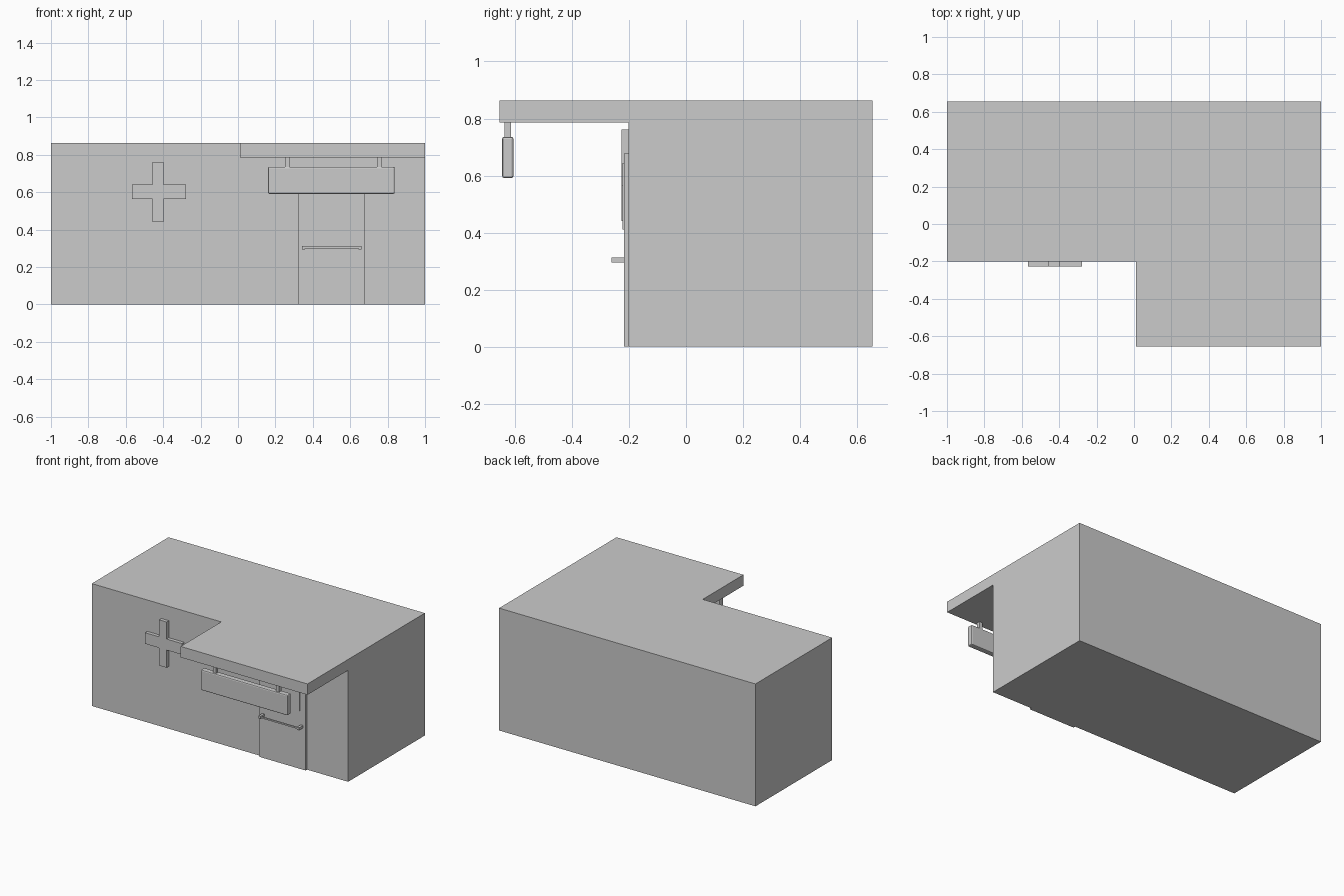
import bpy, bmesh

if "Cube" in bpy.data.objects:
    bpy.data.objects.remove(bpy.data.objects["Cube"])


def box(name, x, y, z, bevel=0.0):
    """Box from (min, max) ranges, optionally with bevelled edges."""
    bm = bmesh.new()
    bmesh.ops.create_cube(bm, size=1)
    for v in bm.verts:
        for i, (lo, hi) in enumerate((x, y, z)):
            v.co[i] = lo if v.co[i] < 0 else hi
    me = bpy.data.meshes.new(name)
    bm.to_mesh(me)
    bm.free()
    ob = bpy.data.objects.new(name, me)
    bpy.context.collection.objects.link(ob)
    if bevel:
        mod = ob.modifiers.new("bevel", 'BEVEL')
        mod.width = bevel
        mod.segments = 2
    return ob


def plate(name, outline, y_back, y_front):
    """Outline in x/z extruded towards the front."""
    bm = bmesh.new()
    face = bm.faces.new([bm.verts.new((x, y_back, z)) for x, z in outline])
    ext = bmesh.ops.extrude_face_region(bm, geom=[face])
    for v in ext["geom"]:
        if isinstance(v, bmesh.types.BMVert):
            v.co.y = y_front
    bmesh.ops.recalc_face_normals(bm, faces=bm.faces)
    me = bpy.data.meshes.new(name)
    bm.to_mesh(me)
    bm.free()
    ob = bpy.data.objects.new(name, me)
    bpy.context.collection.objects.link(ob)
    return ob


WALL = -0.201   # front wall plane
DOOR = -0.217   # door front plane

# Building block and porch roof
box("building", (-1, 1), (WALL, 0.654), (0, 0.863))
box("porch_roof", (0.01, 1), (-0.654, WALL), (0.786, 0.863))

# Plus-shaped wall sign
x0, x1, x2, x3 = -0.567, -0.457, -0.399, -0.279
z0, z1, z2, z3 = 0.44, 0.564, 0.642, 0.762
plate("wall_cross", [(x1, z0), (x2, z0), (x2, z1), (x3, z1), (x3, z2), (x2, z2),
                     (x2, z3), (x1, z3), (x1, z2), (x0, z2), (x0, z1), (x1, z1)],
      WALL, -0.226)

# Door with narrow window
box("door", (0.32, 0.68), (DOOR, WALL), (0, 0.677))
box("door_window", (0.565, 0.636), (-0.223, DOOR), (0.41, 0.642))

# Door bar handle: thin rail between two posts
box("handle_rail", (0.352, 0.65), (-0.258, -0.248), (0.299, 0.309))
for side, x in (("left", 0.342), ("right", 0.643)):
    box(f"handle_post_{side}", (x, x + 0.017), (-0.262, DOOR), (0.295, 0.313))

# Hanging sign board with two hangers
box("hanging_sign", (0.16, 0.838), (-0.645, -0.605), (0.591, 0.736), bevel=0.008)
for side, x in (("left", 0.25), ("right", 0.742)):
    box(f"sign_hanger_{side}", (x, x + 0.025), (-0.637, -0.613), (0.73, 0.79))
